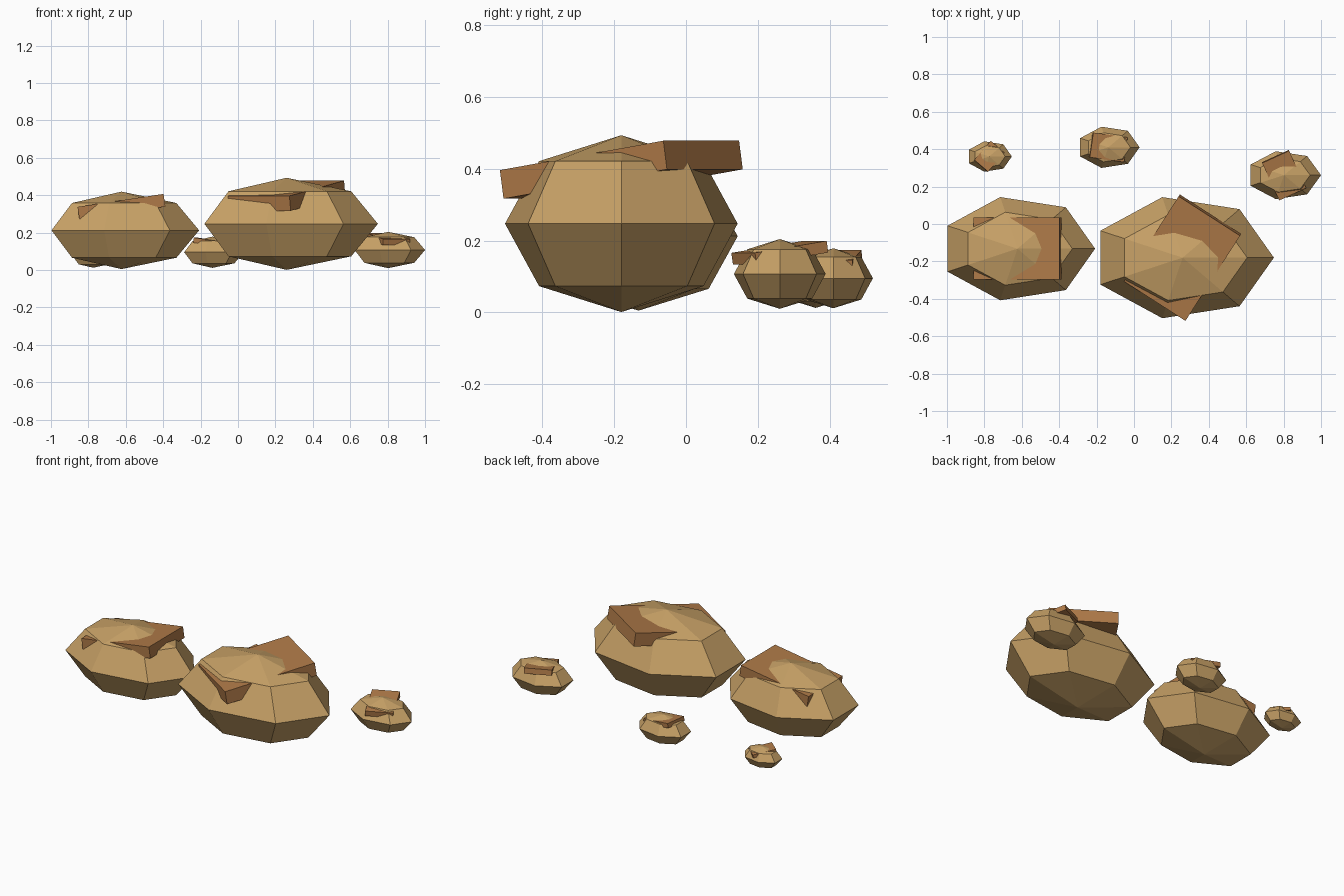
import bpy, bmesh, math

if "Cube" in bpy.data.objects:
    bpy.data.objects.remove(bpy.data.objects["Cube"])


def material(name, rgb):
    m = bpy.data.materials.new(name)
    m.diffuse_color = (*rgb, 1)
    m.use_nodes = True
    m.node_tree.nodes["Principled BSDF"].inputs["Base Color"].default_value = m.diffuse_color
    return m


SAND = material("sandstone", (0.58, 0.36, 0.135))
BROWN = material("brown_slab", (0.43, 0.195, 0.065))


def finish(bm, name, mat):
    bmesh.ops.recalc_face_normals(bm, faces=bm.faces[:])
    me = bpy.data.meshes.new(name)
    bm.to_mesh(me)
    bm.free()
    me.materials.append(mat)
    ob = bpy.data.objects.new(name, me)
    bpy.context.collection.objects.link(ob)
    return ob


def boulder(name, loc, radii):
    # seven-sided, four-band faceted ball, squashed by the radii
    bm = bmesh.new()
    n = 7
    top, bottom = bm.verts.new((0, 0, 1)), bm.verts.new((0, 0, -1))
    rings = []
    for lat in (45, 0, -45):
        r, z = math.cos(math.radians(lat)), math.sin(math.radians(lat))
        rings.append([bm.verts.new((r * math.cos(math.tau * i / n),
                                    r * math.sin(math.tau * i / n), z)) for i in range(n)])
    for i in range(n):
        j = (i + 1) % n
        bm.faces.new((top, rings[0][i], rings[0][j]))
        bm.faces.new((bottom, rings[2][j], rings[2][i]))
        for a, b in zip(rings, rings[1:]):
            bm.faces.new((a[i], b[i], b[j], a[j]))
    ob = finish(bm, name, SAND)
    ob.location, ob.scale = loc, radii


def slab(name, loc, size, turn):
    # tilted flat stone sunk into the boulder's top
    bm = bmesh.new()
    bmesh.ops.create_cube(bm, size=1)
    ob = finish(bm, name, BROWN)
    ob.location, ob.scale = loc, size
    ob.rotation_euler = (0, -0.15, turn)


# label, centre, radii
ROCKS = [
    ("left", (-0.623, -0.132, 0.212), (0.415, 0.283, 0.207)),
    ("large", (0.26, -0.18, 0.247), (0.488, 0.332, 0.246)),
    ("right", (0.802, 0.261, 0.107), (0.198, 0.131, 0.097)),
    ("middle", (-0.137, 0.41, 0.095), (0.167, 0.113, 0.0835)),
    ("small", (-0.774, 0.361, 0.073), (0.121, 0.083, 0.0605)),
]
for i, (label, c, r) in enumerate(ROCKS):
    boulder(label + "_boulder", c, r)
    s = r[0]
    slab(label + "_slab", (c[0], c[1], c[2] + 0.61 * r[2]),
         (1.12 * s, 0.8 * s, 0.165 * s), i)
